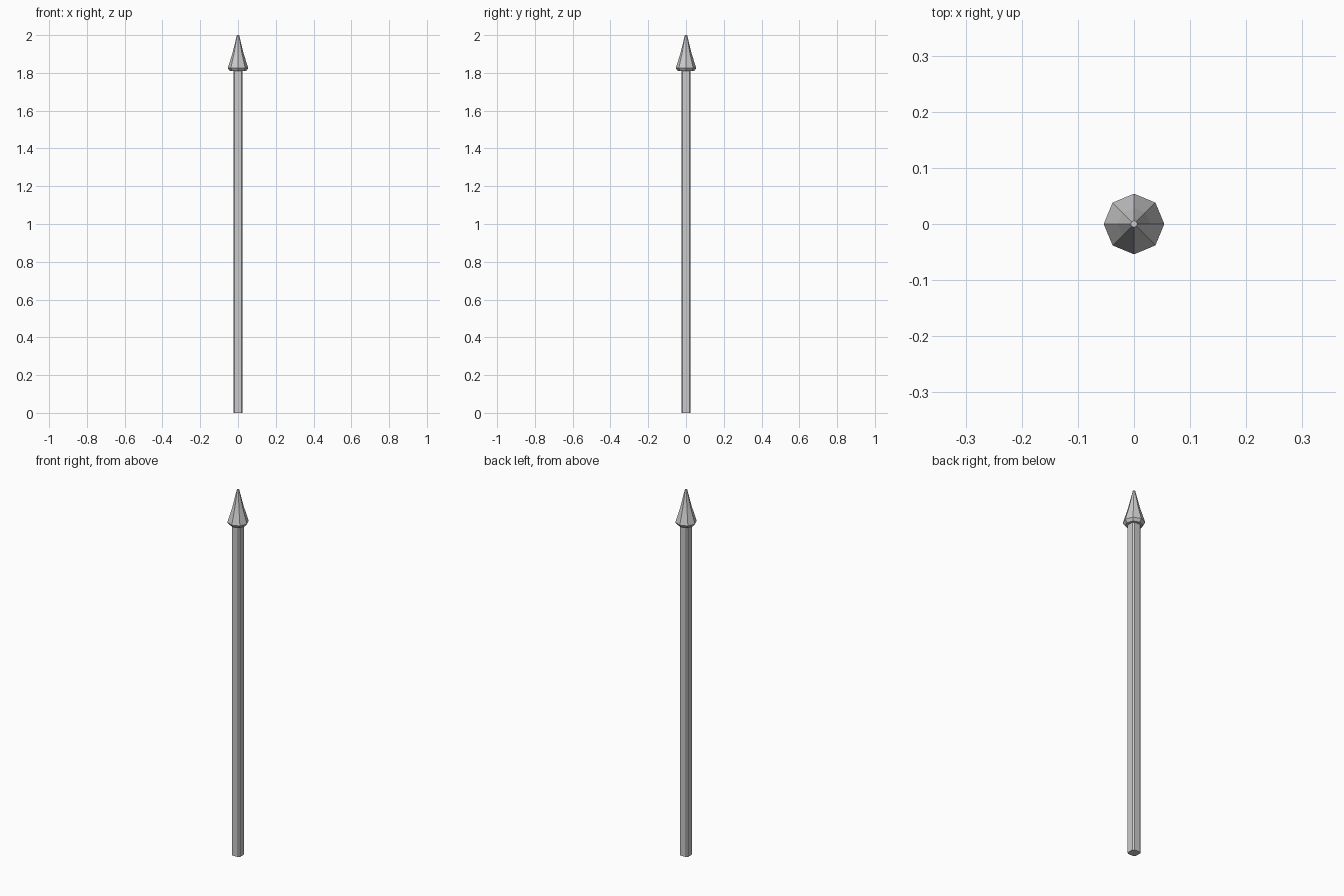
import bpy, bmesh
from math import cos, sin, tau

if "Cube" in bpy.data.objects:
    bpy.data.objects.remove(bpy.data.objects["Cube"])


def stack(name, rings):
    """Flat-shaded solid joining (outline, height) rings, capped at both ends."""
    bm = bmesh.new()
    loops = [[bm.verts.new((x, y, z)) for x, y in outline] for outline, z in rings]
    for low, high in zip(loops, loops[1:]):
        n = len(low)
        for i in range(n):
            j = (i + 1) % n
            bm.faces.new((low[i], low[j], high[j], high[i]))
    bm.faces.new(loops[0][::-1])
    bm.faces.new(loops[-1])
    mesh = bpy.data.meshes.new(name)
    bm.to_mesh(mesh)
    bm.free()
    obj = bpy.data.objects.new(name, mesh)
    bpy.context.collection.objects.link(obj)
    return obj


def octagon(r):
    return [(r * cos(tau * i / 8), r * sin(tau * i / 8)) for i in range(8)]


def chamfered_square(a, b):
    return [(a, -b), (a, b), (b, a), (-b, a), (-a, b), (-a, -b), (-b, -a), (b, -a)]


# Straight square pole with chamfered corners
pole = chamfered_square(0.025, 0.0174)
stack("shaft", [(pole, 0.0), (pole, 1.815)])

# Pointed octagonal head with a chamfered base and concave taper
profile = [(0.043, 1.81), (0.054, 1.825), (0.029, 1.905), (0.006, 2.0)]
stack("spear_head", [(octagon(r), z) for r, z in profile])
